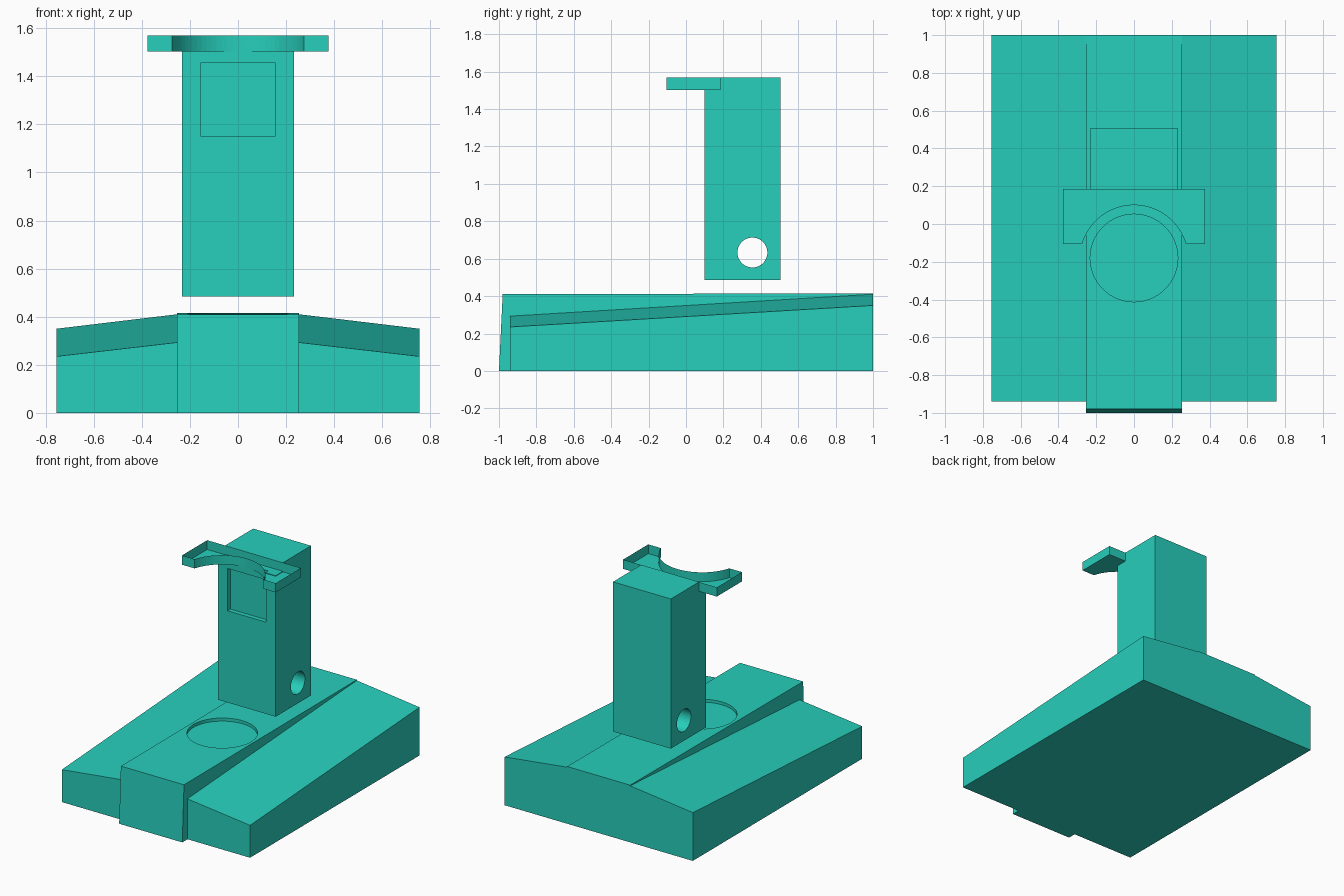
import bpy, bmesh, math
from mathutils import Matrix, Vector

if "Cube" in bpy.data.objects:
    bpy.data.objects.remove(bpy.data.objects["Cube"])

teal = bpy.data.materials.new("teal")
teal.diffuse_color = (0.02, 0.62, 0.5, 1)
teal.use_nodes = True
teal.node_tree.nodes["Principled BSDF"].inputs["Base Color"].default_value = teal.diffuse_color


def finish(name, bm):
    bmesh.ops.recalc_face_normals(bm, faces=bm.faces)
    me = bpy.data.meshes.new(name)
    bm.to_mesh(me)
    bm.free()
    me.materials.append(teal)
    ob = bpy.data.objects.new(name, me)
    bpy.context.collection.objects.link(ob)
    return ob


def side_prism(name, profile, x0, x1):
    """Extrude a (y, z) profile along x."""
    bm = bmesh.new()
    face = bm.faces.new([bm.verts.new((x0, y, z)) for y, z in profile])
    ext = bmesh.ops.extrude_face_region(bm, geom=[face])
    verts = [v for v in ext["geom"] if isinstance(v, bmesh.types.BMVert)]
    bmesh.ops.translate(bm, verts=verts, vec=(x1 - x0, 0, 0))
    return finish(name, bm)


def box(name, lo, hi):
    profile = [(lo[1], lo[2]), (hi[1], lo[2]), (hi[1], hi[2]), (lo[1], hi[2])]
    return side_prism(name, profile, lo[0], hi[0])


def cylinder(name, center, radius, depth, rot=Matrix()):
    bm = bmesh.new()
    bmesh.ops.create_cone(bm, cap_ends=True, segments=64, radius1=radius, radius2=radius,
                          depth=depth, matrix=Matrix.Translation(center) @ rot)
    return finish(name, bm)


def cut(target, cutter):
    cutter.hide_render = True
    mod = target.modifiers.new("cut", "BOOLEAN")
    mod.operation, mod.solver, mod.object = "DIFFERENCE", "EXACT", cutter
    bpy.context.view_layer.objects.active = target
    bpy.ops.object.modifier_apply(modifier=mod.name)
    bpy.data.objects.remove(cutter)


# Base centre with leaning front and round cup recess
centre = side_prism("base_centre", [(-1, 0), (1, 0), (1, 0.415), (-0.98, 0.41)], -0.253, 0.253)
cut(centre, cylinder("cup_cutter", (0, -0.18, 0.49), 0.232, 0.2))

# Base wings, sloping outward and forward
for side, s in (("left", -1), ("right", 1)):
    bm = bmesh.new()
    rings = []
    for y, inner, outer in ((-0.94, 0.293, 0.235), (1, 0.41, 0.35)):
        rings.append([bm.verts.new((s * x, y, z)) for x, z in
                      ((0.253, 0), (0.755, 0), (0.755, outer), (0.253, inner))])
    bm.faces.new(rings[0])
    bm.faces.new(rings[1])
    for i in range(4):
        j = (i + 1) % 4
        bm.faces.new((rings[0][i], rings[0][j], rings[1][j], rings[1][i]))
    finish(side + "_base_wing", bm)

# Upright column: stepped top, cross hole, square front recess, small slot
column = side_prism("column", [(0.1, 0.485), (0.505, 0.485), (0.505, 1.57),
                               (0.182, 1.57), (0.182, 1.508), (0.1, 1.508)], -0.232, 0.232)
cut(column, cylinder("hole_cutter", (0, 0.355, 0.633), 0.08, 1, Matrix.Rotation(math.pi / 2, 4, "Y")))
cut(column, box("panel_cutter", (-0.153, 0, 1.15), (0.153, 0.133, 1.457)))
cut(column, box("slot_cutter", (-0.15, 0.104, 1.5), (0.15, 0.133, 1.6)))

# Open-topped thin tray with an arc-shaped front
bm = bmesh.new()
r, cy = 0.286, -0.186
a = math.asin((-0.105 - cy) / r)
outline = [(0.376, -0.105), (0.376, 0.184), (-0.376, 0.184), (-0.376, -0.105)]
for i in range(33):
    t = math.pi - a - (math.pi - 2 * a) * i / 32
    outline.append((r * math.cos(t), cy + r * math.sin(t)))
low = [bm.verts.new((x, y, 1.503)) for x, y in outline]
high = [bm.verts.new((x, y, 1.57)) for x, y in outline]
bm.faces.new(low)
for i in range(len(low)):
    j = (i + 1) % len(low)
    bm.faces.new((low[i], low[j], high[j], high[i]))
finish("cup_tray", bm)
